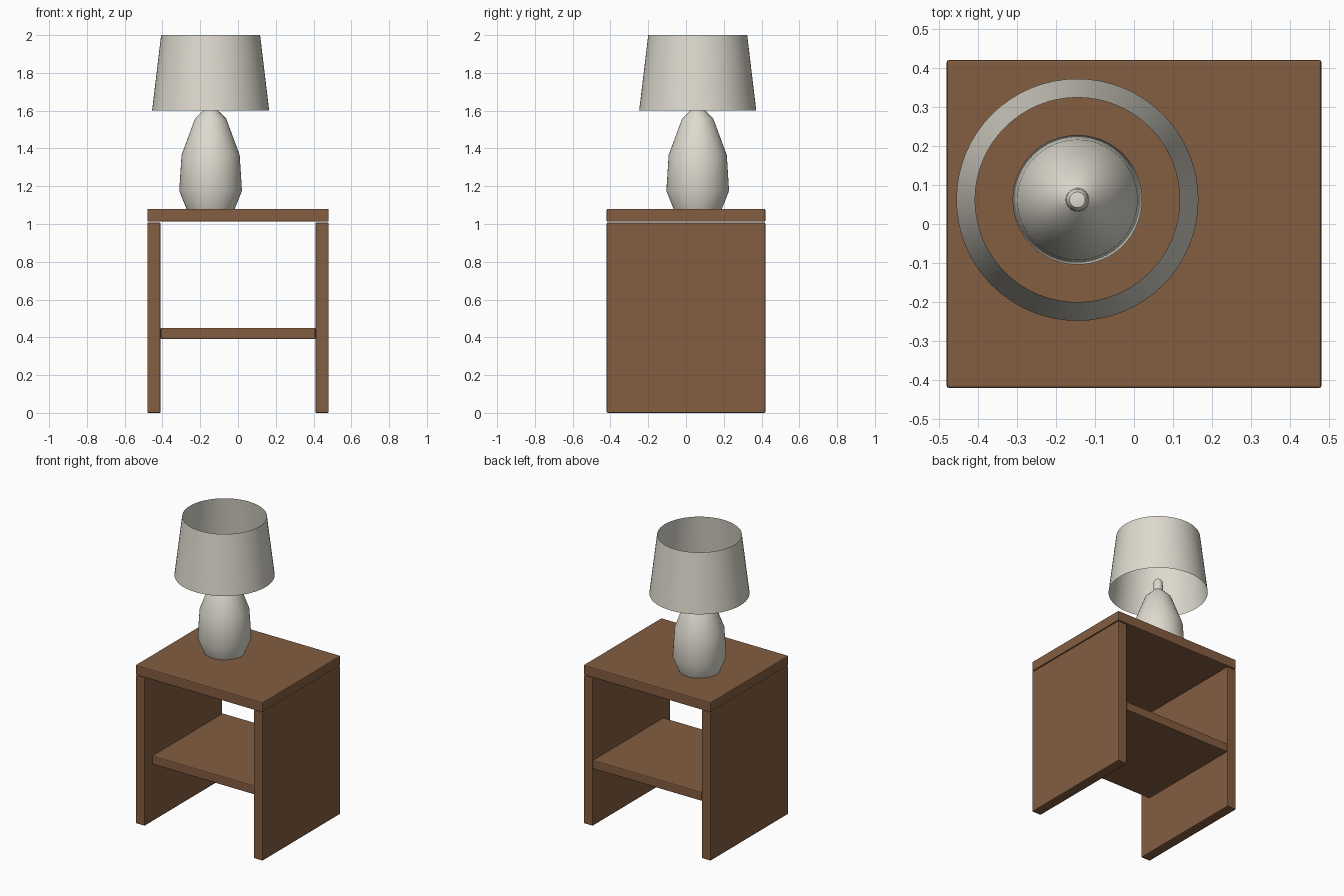
import bpy, bmesh, math
from mathutils import Vector, Matrix

cube = bpy.data.objects.get("Cube")
if cube:
    bpy.data.objects.remove(cube, do_unlink=True)


def make_material(name, rgb):
    mat = bpy.data.materials.new(name)
    mat.use_nodes = True
    mat.diffuse_color = (*rgb, 1)
    bsdf = next(n for n in mat.node_tree.nodes if n.type == 'BSDF_PRINCIPLED')
    bsdf.inputs["Base Color"].default_value = (*rgb, 1)
    return mat


wood = make_material("brown wood", (0.23, 0.11, 0.053))
cream = make_material("warm cream", (0.73, 0.70, 0.62))


def add_object(name, bm, mat):
    mesh = bpy.data.meshes.new(name)
    bm.to_mesh(mesh)
    bm.free()
    mesh.materials.append(mat)
    obj = bpy.data.objects.new(name, mesh)
    bpy.context.scene.collection.objects.link(obj)
    return obj


def board(name, low, high):
    """Wooden board between two corners, with softened edges."""
    low, high = Vector(low), Vector(high)
    bm = bmesh.new()
    bmesh.ops.create_cube(bm, size=1, matrix=Matrix.Translation((low + high) / 2)
                          @ Matrix.Diagonal((*(high - low), 1)))
    obj = add_object(name, bm, wood)
    bevel = obj.modifiers.new("soft edges", 'BEVEL')
    bevel.width = 0.006
    bevel.segments = 2


def lathe(name, profile, centre, steps=64):
    """Turn a (radius, height) profile around a vertical axis."""
    bm = bmesh.new()
    verts = [bm.verts.new((r, 0, z)) for r, z in profile]
    edges = [bm.edges.new(pair) for pair in zip(verts, verts[1:])]
    bmesh.ops.spin(bm, geom=verts + edges, cent=(0, 0, 0), axis=(0, 0, 1),
                   angle=math.tau, steps=steps)
    bmesh.ops.remove_doubles(bm, verts=bm.verts, dist=0.0005)
    bmesh.ops.recalc_face_normals(bm, faces=bm.faces)
    obj = add_object(name, bm, cream)
    obj.location = centre
    bpy.ops.object.select_all(action='DESELECT')
    obj.select_set(True)
    bpy.context.view_layer.objects.active = obj
    bpy.ops.object.shade_smooth_by_angle(angle=math.radians(40))


# Side table: top, two side panels and a shelf set back from the front
board("table_top", (-0.48, -0.42, 1.012), (0.48, 0.42, 1.08))
board("left_side_panel", (0.41, -0.42, 0), (0.48, 0.42, 1.008))
board("right_side_panel", (-0.48, -0.42, 0), (-0.41, 0.42, 1.008))
board("shelf", (-0.41, -0.34, 0.39), (0.41, 0.42, 0.45))

# Lamp: turned body with a short stem, and an open shade
lamp_centre = (-0.145, 0.062, 0)
lathe("lamp_body", [(0, 1.08), (0.128, 1.08), (0.166, 1.175), (0.154, 1.365),
                    (0.083, 1.557), (0.03, 1.61), (0.028, 1.675),
                    (0.02, 1.688), (0, 1.692)], lamp_centre)
lathe("lamp_shade", [(0.31, 1.6), (0.262, 2.0)], lamp_centre)
